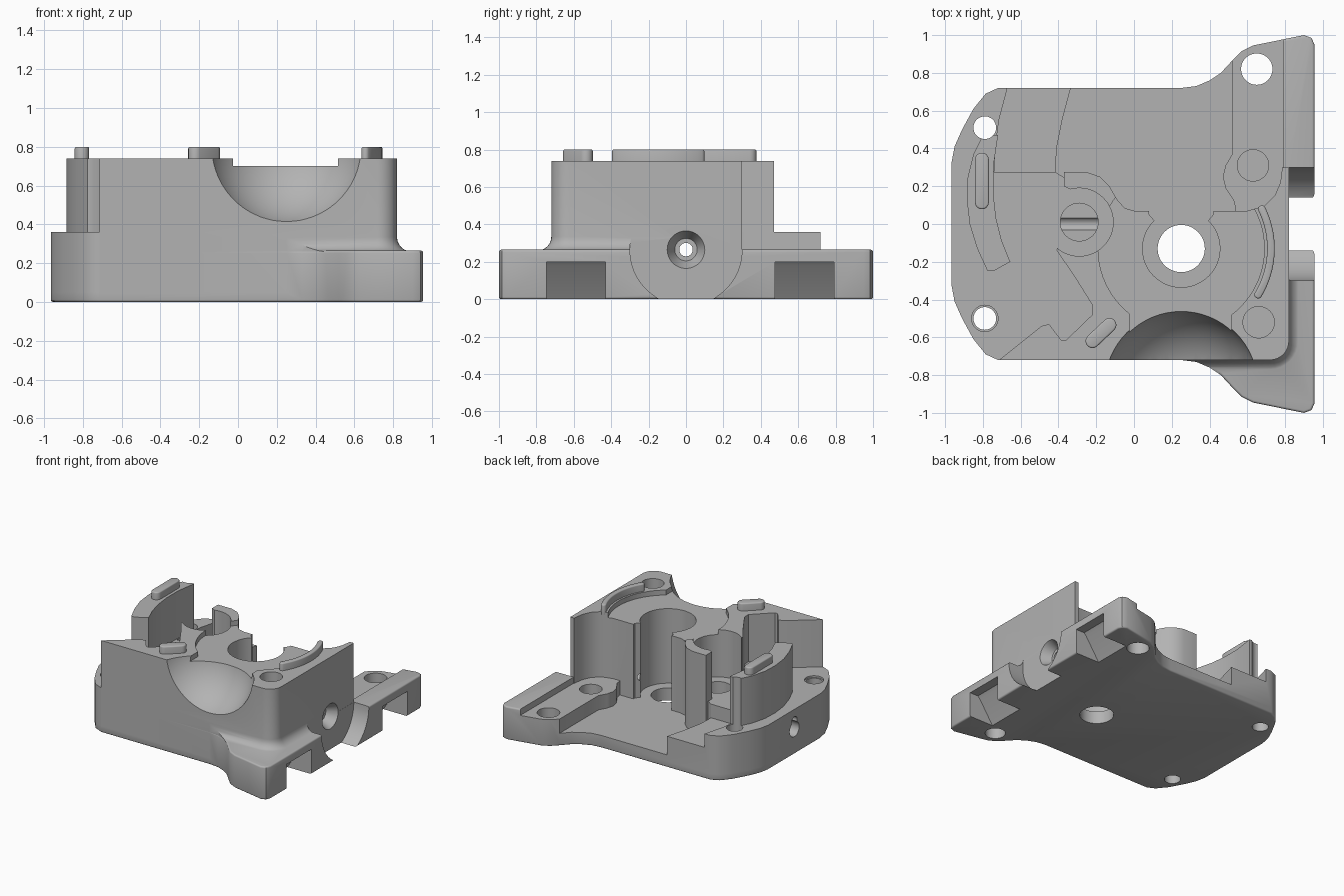
import bpy, bmesh, math
from mathutils import Vector, Matrix

cube = bpy.data.objects.get("Cube")
if cube:
    bpy.data.objects.remove(cube, do_unlink=True)

grey = bpy.data.materials.new("cast grey")
grey.use_nodes = True
grey.diffuse_color = (0.45, 0.45, 0.45, 1)
grey.node_tree.nodes["Principled BSDF"].inputs["Base Color"].default_value = (0.45, 0.45, 0.45, 1)


def make(name, bm):
    bmesh.ops.recalc_face_normals(bm, faces=bm.faces)
    mesh = bpy.data.meshes.new(name)
    bm.to_mesh(mesh)
    bm.free()
    mesh.materials.append(grey)
    ob = bpy.data.objects.new(name, mesh)
    bpy.context.collection.objects.link(ob)
    return ob


def loft(name, rings):
    """Solid through matching rings of 3D points."""
    bm = bmesh.new()
    loops = [[bm.verts.new(p) for p in r] for r in rings]
    n = len(loops[0])
    for a, b in zip(loops, loops[1:]):
        for i in range(n):
            bm.faces.new((a[i], a[(i + 1) % n], b[(i + 1) % n], b[i]))
    bm.faces.new(loops[0])
    bm.faces.new(loops[-1])
    return make(name, bm)


def prism(name, pts, z0, z1, bevel=0.0, both=False):
    ob = loft(name, [[(x, y, z) for x, y in pts] for z in (z0, z1)])
    if bevel:
        bm = bmesh.new()
        bm.from_mesh(ob.data)
        levels = (z0, z1) if both else (z1,)
        edges = [e for e in bm.edges if any(all(abs(v.co.z - z) < 1e-5 for v in e.verts) for z in levels)]
        bmesh.ops.bevel(bm, geom=edges, offset=bevel, segments=3, profile=0.5, affect='EDGES')
        bm.to_mesh(ob.data)
        bm.free()
    return ob


def circle(x, y, r, n=48):
    return [(x + r * math.cos(i * math.tau / n), y + r * math.sin(i * math.tau / n)) for i in range(n)]


def drill(x, y, r, z0, z1):
    return prism("drill", circle(x, y, r), z0, z1)


def bore_x(x0, x1, r0, r1, y=0.0, z=0.265):
    """Round or tapered cutter lying along x."""
    return loft("cross_bore", [[(x, b, c) for b, c in circle(y, z, r)] for x, r in ((x0, r0), (x1, r1))])


def combine(target, tool, op):
    m = target.modifiers.new(op.lower(), 'BOOLEAN')
    m.operation, m.object, m.solver = op, tool, 'EXACT'
    bpy.context.view_layer.objects.active = target
    bpy.ops.object.modifier_apply(modifier=m.name)
    bpy.data.objects.remove(tool, do_unlink=True)


def add(tool):
    combine(housing, tool, 'UNION')


def cut(tool):
    combine(housing, tool, 'DIFFERENCE')


def smooth(ob):
    bpy.ops.object.select_all(action='DESELECT')
    ob.select_set(True)
    bpy.context.view_layer.objects.active = ob
    bpy.ops.object.shade_smooth_by_angle(angle=math.radians(32))


# Base plate with two ears
half = [(0.955, 0.95), (0.94, 0.985), (0.9, 1), (0.63, 0.945), (0.57, 0.915), (0.52, 0.865), (0.46, 0.8),
        (0.4, 0.76), (0.33, 0.73), (0.25, 0.72), (-0.72, 0.72), (-0.785, 0.69), (-0.85, 0.61),
        (-0.91, 0.5), (-0.95, 0.41), (-0.965, 0.33)]
outline = half + [(x, -y) for x, y in reversed(half)]
housing = prism("housing", outline, 0, 0.265, 0.012, True)

# Raised shelf on the right-hand end
left = [p for p in outline if p[0] < 0]
add(prism("shelf", [(-0.2, 0.72)] + left + [(-0.2, -0.72)], 0.05, 0.36))

# Stepped floors behind the block
cut(prism("floor", [(-0.33, 1.1), (-0.335, 0.72), (-0.38, 0.55), (-0.41, 0.4), (-0.415, 0.275), (-0.3, 0.2),
                    (-0.2, 0), (0.55, 0), (0.53, 0.12), (0.485, 0.19), (0.47, 0.25), (0.485, 0.31),
                    (0.52, 0.37), (0.52, 1.1)], 0.1, 1))
cut(prism("ledge", [(-0.74, 0.275), (-0.735, 0.4), (-0.715, 0.55), (-0.67, 0.72), (-0.66, 1),
                    (-0.25, 1), (-0.25, 0.275)], 0.25, 1))
cut(prism("ear_step", [(0.4, 0), (0.79, 0), (0.79, 1.1), (0.4, 1.1)], 0.215, 1))

# Flared foot where the block meets the ears
flare = []
for i in range(7):
    a = i * math.pi / 12
    o, z = 0.075 * (1 - math.sin(a)), 0.335 - 0.075 * math.cos(a)
    ring = [(-0.1, 0.05), (-0.1, -0.72 - o)]
    for k in range(9):
        t = math.pi / 2 * k / 8
        ring.append((0.72 + (0.1 + o) * math.sin(t), -0.62 - (0.1 + o) * math.cos(t)))
    flare.append([(x, y, z) for x, y in ring + [(0.82 + o, 0.05)]])
foot = loft("foot_flare", flare)
inset = [(min(x, 0.94), y) for x, y in outline]
combine(foot, prism("trim", inset, 0.1, 0.6), 'INTERSECT')
add(foot)

# Tall block and curved post
corner = [(0.72 + 0.1 * math.sin(math.pi * k / 16), -0.62 - 0.1 * math.cos(math.pi * k / 16)) for k in range(9)]
block = [(-0.715, -0.72)] + corner + [
    (0.82, 0.3), (0.785, 0.3), (0.775, 0.22), (0.745, 0.15), (0.69, 0.095), (0.6, 0.07), (0, 0.07),
    (-0.05, 0.085), (-0.09, 0.13), (-0.13, 0.2), (-0.18, 0.25), (-0.25, 0.275), (-0.37, 0.275),
    (-0.37, 0.2), (-0.33, 0.18), (-0.41, -0.14), (-0.32, -0.27), (-0.22, -0.43), (-0.22, -0.48),
    (-0.36, -0.615), (-0.385, -0.615), (-0.45, -0.53), (-0.49, -0.54)]
add(prism("block", block, 0.05, 0.74))
add(prism("post", [(-0.8, 0.47), (-0.85, 0.37), (-0.88, 0.25), (-0.885, 0.13), (-0.87, 0), (-0.83, -0.13),
                   (-0.775, -0.25), (-0.745, -0.25), (-0.655, -0.2), (-0.7, -0.09), (-0.73, 0.03),
                   (-0.745, 0.16), (-0.745, 0.3), (-0.72, 0.47)], 0.2, 0.74))

# Round recess, main bore and its rear opening
cut(prism("recess", circle(0.25, -0.13, 0.44, 72), 0.70, 1))
cut(prism("recess_front", [(-0.025, -0.8), (0.515, -0.8), (0.515, -0.4), (-0.025, -0.4)], 0.70, 1))
cut(drill(0.25, -0.13, 0.205, 0.1, 1))
cut(prism("neck", [(0.08, 0.2), (0.08, 0.05), (0.15, -0.03), (0.25, -0.1), (0.35, -0.03), (0.42, 0.05),
                   (0.42, 0.2)], 0.1, 1))
cut(drill(0.25, -0.13, 0.125, -0.1, 0.3))

# Half-open side well
cut(drill(-0.29, 0.01, 0.18, 0.36, 1))
cut(drill(-0.29, 0.01, 0.1, 0.25, 1))

# Spherical scoop in the front wall
bm = bmesh.new()
bmesh.ops.create_uvsphere(bm, u_segments=64, v_segments=32, radius=0.41,
                          matrix=Matrix.Translation((0.25, -0.86, 0.8)))
cut(make("scoop", bm))

# Bolt holes and blind holes
cut(drill(0.65, 0.82, 0.083, -0.1, 1))
cut(drill(0.65, -0.82, 0.075, -0.1, 0.18))
for y in (0.51, -0.5):
    cut(drill(-0.79, y, 0.06, -0.1, 1))
cut(drill(-0.79, -0.5, 0.07, 0.345, 1))
cut(drill(0.63, 0.31, 0.083, 0.08, 0.5))
cut(drill(0.66, -0.52, 0.083, 0.5, 1))

# Cross bore, its countersinks and the round gap between the ears
cut(bore_x(0.821, 1.2, 0.3, 0.3))
cut(bore_x(-1.2, 1.2, 0.036, 0.036))
cut(bore_x(0.74, 0.84, 0.06, 0.11))
cut(bore_x(-1.2, -0.85, 0.06, 0.06, z=0.2))

# Sloped notches under the ears
for y0, y1 in ((-0.745, -0.43), (0.475, 0.79)):
    wedge = [(0.74, -0.1), (0.74, 0), (0.86, 0.18), (0.88, 0.2), (1.1, 0.2), (1.1, -0.1)]
    cut(loft("notch", [[(x, y, z) for x, z in wedge] for y in (y0, y1)]))
smooth(housing)


# Raised locating keys on the top
def key(name, path, r):
    """Round-ended bar following a flat path."""
    path = [Vector(p) for p in path]
    tans = [(path[min(i + 1, len(path) - 1)] - path[max(i - 1, 0)]).normalized() for i in range(len(path))]
    side = [p + r * Vector((t.y, -t.x)) for p, t in zip(path, tans)]
    other = [p - r * Vector((t.y, -t.x)) for p, t in zip(path, tans)]

    def cap(p, t):
        a0 = math.atan2(t.y, t.x) - math.pi / 2
        return [p + r * Vector((math.cos(a0 + math.pi * k / 8), math.sin(a0 + math.pi * k / 8))) for k in range(1, 8)]
    pts = side + cap(path[-1], tans[-1]) + other[::-1] + cap(path[0], -tans[0])
    smooth(prism(name, [tuple(p) for p in pts], 0.72, 0.8, 0.009))


key("post_key", [(-0.805, 0.115), (-0.805, 0.34)], 0.037)
key("front_key", [(-0.22, -0.62), (-0.13, -0.535)], 0.037)
key("curved_key", [(0.25 + 0.475 * math.cos(math.radians(a)), -0.13 + 0.475 * math.sin(math.radians(a)))
                   for a in range(-31, 28, 3)], 0.02)
